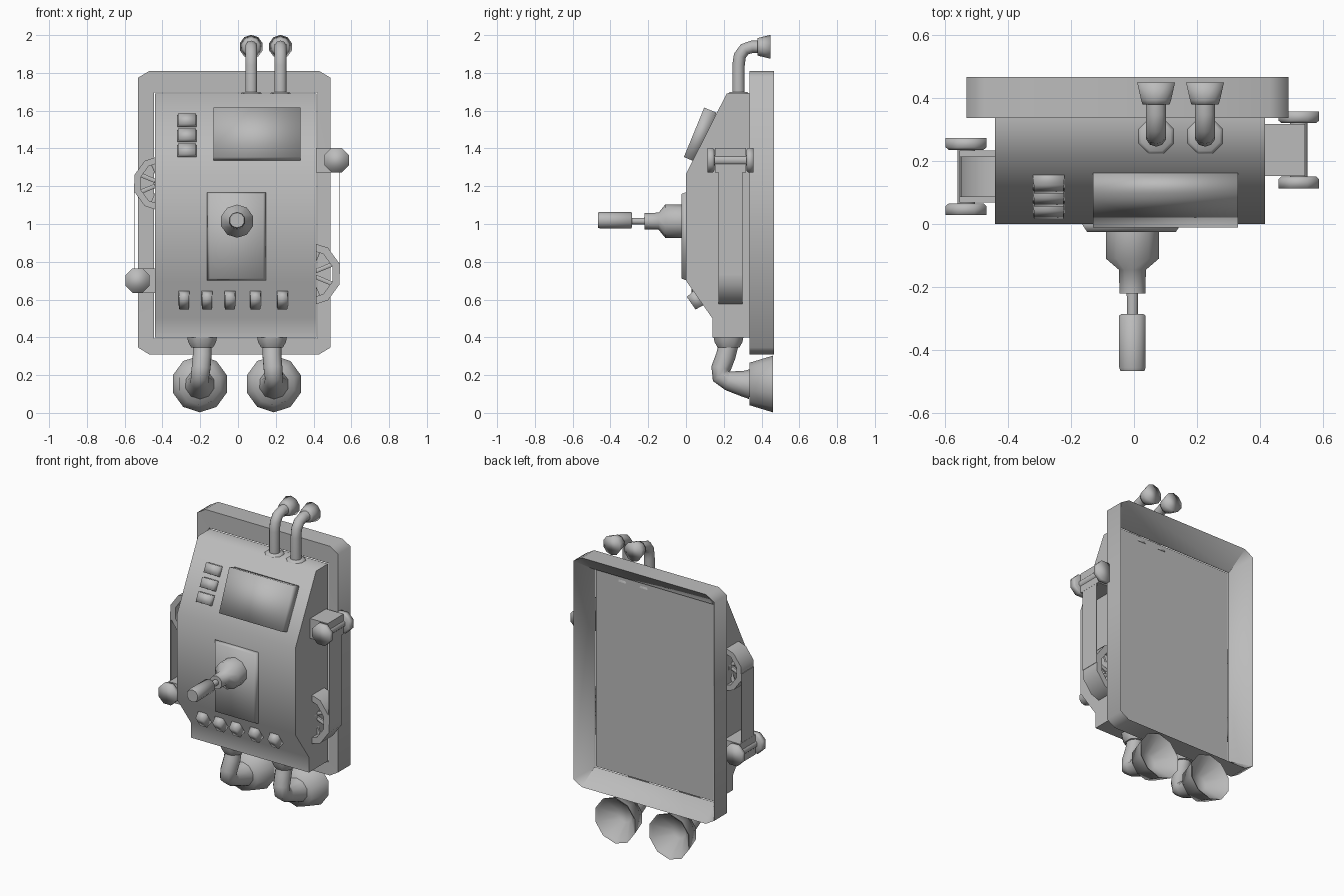
import bpy, bmesh, math
from mathutils import Vector, Matrix

if "Cube" in bpy.data.objects:
    bpy.data.objects.remove(bpy.data.objects["Cube"])

grey = bpy.data.materials.new("plain grey")
grey.diffuse_color = (0.5, 0.5, 0.5, 1)
grey.use_nodes = True
grey.node_tree.nodes["Principled BSDF"].inputs["Base Color"].default_value = grey.diffuse_color


def finish(name, bm, angle=180):
    bmesh.ops.recalc_face_normals(bm, faces=bm.faces)
    me = bpy.data.meshes.new(name)
    bm.to_mesh(me)
    bm.free()
    ob = bpy.data.objects.new(name, me)
    bpy.context.collection.objects.link(ob)
    me.materials.append(grey)
    bpy.ops.object.select_all(action='DESELECT')
    ob.select_set(True)
    bpy.context.view_layer.objects.active = ob
    if angle >= 180:
        bpy.ops.object.shade_smooth()
    else:
        bpy.ops.object.shade_smooth_by_angle(angle=math.radians(angle))
    return ob


def skin(name, rings, cap0=True, cap1=True, closed=False, angle=180):
    """Join equal-length rings of points into a surface."""
    bm = bmesh.new()
    vs = [[bm.verts.new(p) for p in r] for r in rings]
    n = len(vs[0])
    pairs = list(zip(vs, vs[1:])) + ([(vs[-1], vs[0])] if closed else [])
    for a, b in pairs:
        for i in range(n):
            j = (i + 1) % n
            bm.faces.new((a[i], a[j], b[j], b[i]))
    if not closed:
        if cap0:
            bm.faces.new(vs[0])
        if cap1:
            bm.faces.new(vs[-1])
    return finish(name, bm, angle)


def circle(c, axis, r, n, up=(1, 0, 0)):
    a = Vector(axis).normalized()
    u = Vector(up)
    u = (u - a * u.dot(a)).normalized()
    v = a.cross(u)
    return [Vector(c) + r * (math.cos(t) * u + math.sin(t) * v)
            for t in [2 * math.pi * (i + .5) / n for i in range(n)]]


def lathe(name, base, axis, prof, n=10, cap1=True, angle=60):
    """Turned part: prof holds (distance along axis, radius)."""
    a = Vector(axis).normalized()
    return skin(name, [circle(Vector(base) + a * d, a, r, n) for d, r in prof],
                cap1=cap1, angle=angle)


def tube(name, pts, radii, n=10):
    pts = [Vector(p) for p in pts]
    rings = []
    for i, p in enumerate(pts):
        t = pts[min(i + 1, len(pts) - 1)] - pts[max(i - 1, 0)]
        rings.append(circle(p, t, radii[i], n))
    return skin(name, rings, angle=60)


def box(name, c, size, rot_x=0, taper=(1, 1), angle=180):
    """Box whose -y face is scaled by taper in x and z."""
    bm = bmesh.new()
    bmesh.ops.create_cube(bm, size=1)
    for v in bm.verts:
        kx, kz = taper if v.co.y < 0 else (1, 1)
        v.co = Vector((v.co.x * size[0] * kx, v.co.y * size[1], v.co.z * size[2] * kz))
    bm.transform(Matrix.Translation(c) @ Matrix.Rotation(rot_x, 4, 'X'))
    return finish(name, bm, angle)


# back tray: chamfered outline with a rim sloping in to the housing's back
def outline(x0, x1, z0, z1, c, y):
    return [Vector(p) for p in (
        (x0 + c, y, z0), (x1 - c, y, z0), (x1, y, z0 + c * .6), (x1, y, z1 - c * .6),
        (x1 - c, y, z1), (x0 + c, y, z1), (x0, y, z1 - c * .6), (x0, y, z0 + c * .6))]


skin("back_tray", [outline(-.445, .42, .395, 1.695, .001, .336),
                   outline(-.53, .49, .31, 1.81, .06, .335),
                   outline(-.53, .49, .31, 1.81, .06, .465),
                   outline(-.445, .42, .395, 1.695, .001, .352)], closed=True, angle=80)

# main housing: side profile swept across x
prof = [(.338, 1.69), (.215, 1.69), (0, 1.265), (0, .70), (.14, .50), (.14, .40), (.338, .40)]
skin("housing", [[(x, y, z) for y, z in prof] for x in (-.44, .415)], angle=70)

# front panel plate with shallow sloping border
box("front_plate", (-.008, -.01, .935), (.32, .03, .47), taper=(.88, .95))

# tilted display
box("display", (.1, .075, 1.472), (.46, .07, .283), rot_x=-.39)

# three buttons on the upper slope
for z in (1.385, 1.465, 1.545):
    y = (z - 1.265) * .506
    box("slope_button", (-.27, y - .005, z), (.105, .06, .068), rot_x=-.468,
        taper=(.9, .9))

# row of keys on the lower slope
for x in (-.285, -.163, -.043, .092, .235):
    box("key", (x, .052, .598), (.06, .06, .095), rot_x=.61, taper=(.85, .85))

# front nozzle with neck and grip
lathe("front_nozzle", (-.005, -.02, 1.015), (0, -1, 0),
      [(0, .088), (.09, .088), (.125, .045), (.2, .043)])
lathe("nozzle_neck", (-.005, -.2, 1.015), (0, -1, 0), [(0, .02), (.1, .018)], 8)
lathe("nozzle_grip", (-.005, -.285, 1.02), (0, -1, 0),
      [(0, .036), (.005, .044), (.17, .044), (.18, .040)])

# top pipes bending backwards into caps
for x in (.07, .225):
    tube("top_pipe", [(x, .278, 1.66), (x, .278, 1.84), (x, .285, 1.89),
                      (x, .31, 1.925), (x, .35, 1.938), (x, .40, 1.938)], [.033] * 6)
    lathe("pipe_collar", (x, .278, 1.655), (0, 0, 1), [(0, .068), (.035, .06), (.045, .05)], 8)
    lathe("pipe_cap", (x, .378, 1.938), (0, 1, 0), [(0, .045), (.015, .05), (.07, .063)],
          10, angle=180)

# bottom pipes bending backwards into open bells
for x, bx in ((-.19, -.202), (.18, .19)):
    tube("lower_pipe", [(x, .228, .37), (x, .21, .30), (x * 1.03, .185, .235),
                        (bx, .185, .195), (bx, .225, .17), (bx, .30, .156), (bx, .34, .153)],
         [.052, .052, .052, .05, .052, .068, .08])
    lathe("pipe_flange", (x, .225, .405), (0, 0, -1), [(0, .086), (.03, .08), (.06, .062)], 8)
    lathe("open_bell", (bx, .335, .153), (0, 1, 0),
          [(0, .112), (.125, .15), (.115, .135), (.025, .05)], 10, angle=100)


# side fittings: an axle with end caps, a flat belt and a spoked wheel
def side_fitting(side, axle_x, axle_z, y, wheel_x, wheel_z, r):
    inner = .41 if side > 0 else -.435
    outer = axle_x + side * .02
    box("axle_block", ((inner + outer) / 2, y, axle_z),
        (abs(outer - inner), .165, .13), angle=60)
    lathe("axle", (axle_x, y - .1, axle_z), (0, 1, 0), [(0, .03), (.2, .03)], 8)
    for d in (-1, 1):
        lathe("axle_cap", (axle_x, y + d * .085, axle_z), (0, d, 0),
              [(0, .06), (.008, .07), (.037, .07)], 8, angle=180)
    # thin belt running outside from the axle to the wheel
    box("belt", (outer - side * .003, y, (axle_z + wheel_z) / 2),
        (.004, .128, abs(axle_z - wheel_z)), angle=60)
    c = Vector((wheel_x, y, wheel_z))
    h = Vector((0, .064, 0))
    skin("wheel_rim", [circle(c - h, (0, 1, 0), r, 10), circle(c + h, (0, 1, 0), r, 10),
                       circle(c + h, (0, 1, 0), r * .76, 10),
                       circle(c - h, (0, 1, 0), r * .76, 10)], closed=True, angle=60)
    for i in range(8):
        t = math.pi * (i + .5) / 4
        tube("wheel_spoke", [c, c + r * .8 * Vector((math.cos(t), 0, math.sin(t)))],
             [.013, .013], 6)
    lathe("wheel_hub", c - h * .6, (0, 1, 0), [(0, r * .25), (.077, r * .25)], 10)


side_fitting(1, .522, 1.338, .235, .375, .735, .172)
side_fitting(-1, -.532, .70, .15, -.407, 1.215, .148)
